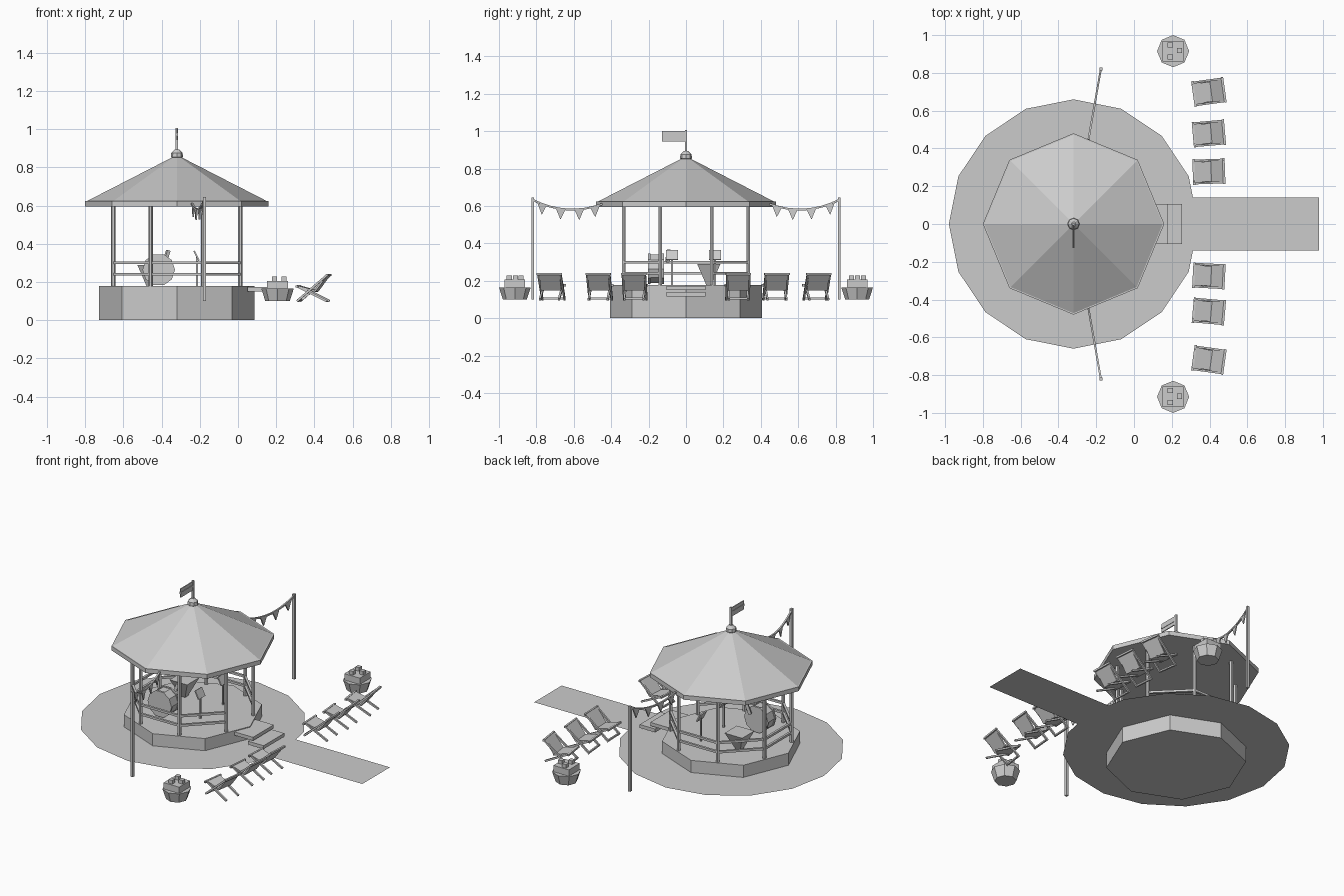
import bpy, math
from mathutils import Vector, Matrix

old = bpy.data.objects.get("Cube")
if old:
    bpy.data.objects.remove(old, do_unlink=True)

grey = bpy.data.materials.new("plain grey")
grey.use_nodes = True
grey.diffuse_color = (0.6, 0.6, 0.6, 1)
grey.node_tree.nodes["Principled BSDF"].inputs["Base Color"].default_value = (0.6, 0.6, 0.6, 1)

CX = -0.32      # bandstand centre
GROUND = 0.1


def add(name, verts, faces):
    mesh = bpy.data.meshes.new(name)
    mesh.from_pydata([tuple(v) for v in verts], [], faces)
    mesh.materials.append(grey)
    obj = bpy.data.objects.new(name, mesh)
    bpy.context.collection.objects.link(obj)
    return obj


def lathe(name, sides, rings, at=(CX, 0, 0), turn=0.0):
    """Closed flat-sided solid from (radius, height) rings, bottom to top."""
    verts, faces = [], []
    for r, z in rings:
        for i in range(sides):
            a = turn + math.tau * i / sides
            verts.append(Vector(at) + Vector((r * math.cos(a), r * math.sin(a), z)))
    for k in range(len(rings) - 1):
        for i in range(sides):
            j = (i + 1) % sides
            faces.append((k * sides + i, k * sides + j, (k + 1) * sides + j, (k + 1) * sides + i))
    top = (len(rings) - 1) * sides
    faces.append(tuple(reversed(range(sides))))
    faces.append(tuple(range(top, top + sides)))
    return add(name, verts, faces)


def box(name, centre, size, rot=None):
    m = rot or Matrix.Identity(3)
    verts = [Vector(centre) + m @ Vector((x * size[0] / 2, y * size[1] / 2, z * size[2] / 2))
             for x in (-1, 1) for y in (-1, 1) for z in (-1, 1)]
    return add(name, verts, [(0, 1, 3, 2), (4, 6, 7, 5), (0, 4, 5, 1),
                             (2, 3, 7, 6), (0, 2, 6, 4), (1, 5, 7, 3)])


def bar(name, a, b, width, thick=None):
    """Rectangular bar between two points; width lies level."""
    a, b = Vector(a), Vector(b)
    d = (b - a).normalized()
    side = d.cross(Vector((0, 0, 1)))
    side = side.normalized() if side.length > 1e-4 else Vector((0, 1, 0))
    rot = Matrix((side, d.cross(side), d)).transposed()
    return box(name, (a + b) / 2, (width, thick or width, (b - a).length), rot)


def polar(r, degrees, z):
    a = math.radians(degrees)
    return Vector((CX + r * math.cos(a), r * math.sin(a), z))


# Ground sheet and path
disc = [polar(0.66, 22.5 * i, GROUND) for i in range(16)]
add("ground_disc", disc, [tuple(range(16))])
add("path", [(0.28, -0.14, 0.101), (0.98, -0.14, 0.101), (0.98, 0.14, 0.101), (0.28, 0.14, 0.101)],
    [(0, 1, 2, 3)])

# Platform, roof and finial
lathe("platform", 8, [(0.407, 0), (0.407, 0.178)])
lathe("roof_fascia", 8, [(0.48, 0.595), (0.48, 0.623)])
lathe("roof", 8, [(0.472, 0.623), (0.02, 0.855)])
lathe("finial", 8, [(0.012, 0.84), (0.032, 0.855), (0.03, 0.875), (0.012, 0.893)])
bar("flagpole", (CX, 0, 0.88), (CX, 0, 1.005), 0.012)
box("flag", (CX, -0.066, 0.972), (0.006, 0.124, 0.056))
box("flag_stripe", (CX, -0.066, 0.972), (0.012, 0.124, 0.014))

# Posts and rails, open towards the steps
for i in range(8):
    angle = 22.5 + 45 * i
    lathe("post", 6, [(0.012, 0.17), (0.012, 0.6)], polar(0.36, angle, 0))
    if i < 7:
        for z in (0.3, 0.24):
            bar("rail", polar(0.36, angle, z), polar(0.36, angle + 45, z), 0.014)

# Steps
box("upper_step", (0.115, 0, 0.162), (0.13, 0.21, 0.022))
box("lower_step", (0.2, 0, 0.128), (0.11, 0.21, 0.022))

# Drum with rims and beater
for name, r, depth in (("drum", 0.08, 0.08), ("drum_front_rim", 0.085, 0.012), ("drum_back_rim", 0.085, 0.012)):
    shift = {"drum": 0, "drum_front_rim": -0.036, "drum_back_rim": 0.036}[name]
    drum = lathe(name, 10, [(r, -depth / 2), (r, depth / 2)], (0, 0, 0))
    drum.rotation_euler = (math.pi / 2, 0, 0)
    drum.location = (-0.415, -0.16 + shift, 0.264)
bar("drum_beater", (-0.385, -0.1, 0.3), (-0.365, -0.09, 0.365), 0.018)

# Flared horn resting on the floor
lathe("horn", 4, [(0.02, 0.178), (0.088, 0.29)], (-0.465, 0.122, 0), math.pi / 4)

# Music stands
for y in (-0.075, 0.155):
    bar("stand_pole", (-0.215, y, 0.17), (-0.215, y, 0.33), 0.009)
    bar("stand_desk", (-0.205, y, 0.312), (-0.23, y, 0.362), 0.066, 0.008)

# Bunting on both sides
for s, angle in ((1, 80), (-1, -80)):
    foot = polar(0.832, angle, GROUND)
    bar("bunting_pole", foot, polar(0.832, angle, 0.645), 0.016)

    def hang(t):
        z = 0.632 + (0.61 - 0.632) * t - 0.16 * t * (1 - t)
        return polar(0.832 + (0.455 - 0.832) * t, angle, z)

    for i in range(8):
        bar("bunting_string", hang(i / 8), hang((i + 1) / 8), 0.01)
    for t in (0.13, 0.4, 0.67, 0.9):
        a, b = hang(t - 0.07), hang(t + 0.07)
        tip = hang(t) - Vector((0, 0, 0.058))
        off = Vector((0.004, 0, 0))
        add("pennant", [a - off, b - off, tip - off, a + off, b + off, tip + off],
            [(0, 1, 2), (5, 4, 3), (0, 3, 4, 1), (1, 4, 5, 2), (2, 5, 3, 0)])

# Planters
for s in (1, -1):
    centre = Vector((0.207, 0.915 * s, 0))
    lathe("planter", 8, [(0.064, GROUND), (0.085, 0.165)], centre)
    box("planter_foliage", centre + Vector((0, 0, 0.183)), (0.11, 0.11, 0.045))
    for x, y in ((-0.015, 0.033), (0.034, 0.003), (-0.015, -0.03)):
        box("blossom", centre + Vector((x, y, 0.214)), (0.027, 0.027, 0.03))


# Deck chairs facing the bandstand
def deck_chair(y, turn):
    parts = []
    for s in (-0.06, 0.06):
        parts += [bar("chair_back_rail", (-0.083, s, 0.1), (0.078, s, 0.238), 0.011),
                  bar("chair_seat_rail", (-0.085, s * 0.85, 0.178), (0.073, s * 0.85, 0.1), 0.011)]
    parts += [bar("chair_top_bar", (0.076, -0.068, 0.236), (0.076, 0.068, 0.236), 0.012),
              bar("chair_front_bar", (-0.083, -0.068, 0.176), (-0.083, 0.068, 0.176), 0.012),
              bar("chair_foot_bar", (-0.078, -0.06, 0.105), (-0.078, 0.06, 0.105), 0.01),
              bar("chair_back_cloth", (0.01, 0, 0.152), (0.074, 0, 0.238), 0.11, 0.009),
              bar("chair_seat_cloth", (-0.08, 0, 0.176), (0.012, 0, 0.152), 0.105, 0.009)]
    for p in parts:
        p.location = (0.4, y, 0)
        p.rotation_euler = (0, 0, math.radians(turn))


for y, turn in ((0.7, 8), (0.48, 5), (0.278, 2), (-0.275, -3), (-0.463, -5), (-0.72, -8)):
    deck_chair(y, turn)
